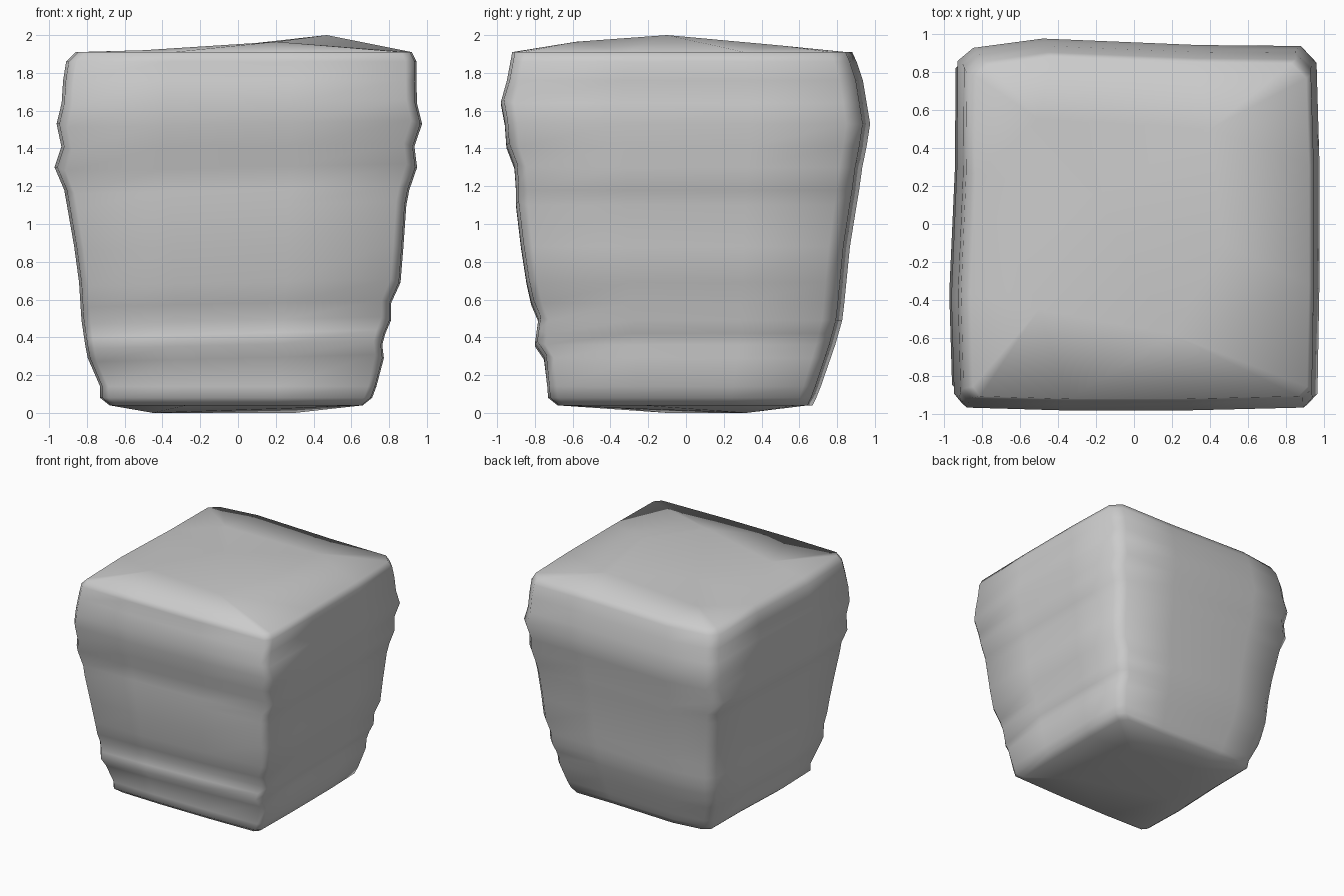
import bpy, bmesh
from mathutils import Vector
from mathutils.geometry import delaunay_2d_cdt

if "Cube" in bpy.data.objects:
    bpy.data.objects.remove(bpy.data.objects["Cube"])

# Silhouette profiles (height, half extent) for the four sides
LEFT = [(.04, .68), (.08, .73), (.15, .73), (.3, .80), (.5, .83), (.68, .84), (.9, .87),
        (1.18, .92), (1.32, .98), (1.44, .92), (1.54, .965), (1.62, .935), (1.85, .92), (1.91, .86)]
RIGHT = [(.04, .66), (.08, .71), (.13, .73), (.3, .775), (.38, .76), (.48, .81), (.58, .81),
         (.7, .865), (.95, .88), (1.15, .895), (1.29, .95), (1.4, .93), (1.52, .977), (1.65, .945),
         (1.88, .945), (1.91, .92)]
FRONT = [(.04, .68), (.08, .73), (.28, .745), (.36, .80), (.5, .78), (.6, .83), (.85, .87),
         (1.1, .90), (1.28, .90), (1.4, .95), (1.54, .96), (1.64, .98), (1.75, .95), (1.91, .92)]
BACK = [(.04, .67), (.1, .70), (.36, .79), (.5, .83), (.7, .85), (.9, .87), (1.2, .92),
        (1.35, .94), (1.5, .98), (1.8, .93), (1.91, .88)]
LEVELS = [.04, .08, .14, .29, .36, .42, .49, .58, .69, .88, 1.1, 1.18, 1.3, 1.41, 1.53, 1.64,
          1.76, 1.86, 1.91]

# Unit cross-section: nearly square, clipped corners, slightly bowed faces
SECTION = [(-.94, -.985), (-.4, -1), (.3, -1), (.94, -.985), (.99, -.93), (1, -.35), (1, .35),
           (.985, .87), (.9, .96), (.35, .965), (-.5, 1), (-.88, .95), (-.965, .88),
           (-.97, .3), (-1, -.4), (-.985, -.93)]


def sample(profile, z):
    if z <= profile[0][0]:
        return profile[0][1]
    for (z0, a), (z1, b) in zip(profile, profile[1:]):
        if z <= z1:
            return a + (b - a) * (z - z0) / (z1 - z0)
    return profile[-1][1]


bm = bmesh.new()

# Stacked rings of the weathered sides
rings = []
for z in LEVELS:
    ring = []
    for u, v in SECTION:
        x = u * sample(RIGHT if u > 0 else LEFT, z)
        y = v * sample(BACK if v > 0 else FRONT, z)
        tilt = .02 * u if v < -.95 and .2 < z < 1.7 else 0
        ring.append(bm.verts.new((x, y, z + tilt)))
    rings.append(ring)
n = len(SECTION)
for a, b in zip(rings, rings[1:]):
    for i in range(n):
        j = (i + 1) % n
        bm.faces.new((a[i], a[j], b[j], b[i]))


# Uneven caps with a few low bumps
def cap(ring, bumps):
    verts = ring + [bm.verts.new(p) for p in bumps]
    flat = [Vector((v.co.x, v.co.y)) for v in verts]
    edges = [(i, (i + 1) % n) for i in range(n)]
    _, _, faces, orig, _, _ = delaunay_2d_cdt(flat, edges, [], 1, 1e-5)
    for f in faces:
        bm.faces.new([verts[orig[i][0]] for i in f])


cap(rings[-1], [(.47, -.1, 2), (.2, -.58, 1.965), (-.2, .15, 1.925), (-.5, -.45, 1.92),
                (.4, .5, 1.945), (-.5, .55, 1.915)])
cap(rings[0], [(-.45, -.1, 0), (.3, .32, 0), (.3, -.35, .025), (-.3, .4, .03)])

bmesh.ops.recalc_face_normals(bm, faces=bm.faces)
for f in bm.faces:
    f.smooth = True
mesh = bpy.data.meshes.new("stone_block")
bm.to_mesh(mesh)
bm.free()
block = bpy.data.objects.new("stone_block", mesh)
bpy.context.collection.objects.link(block)
